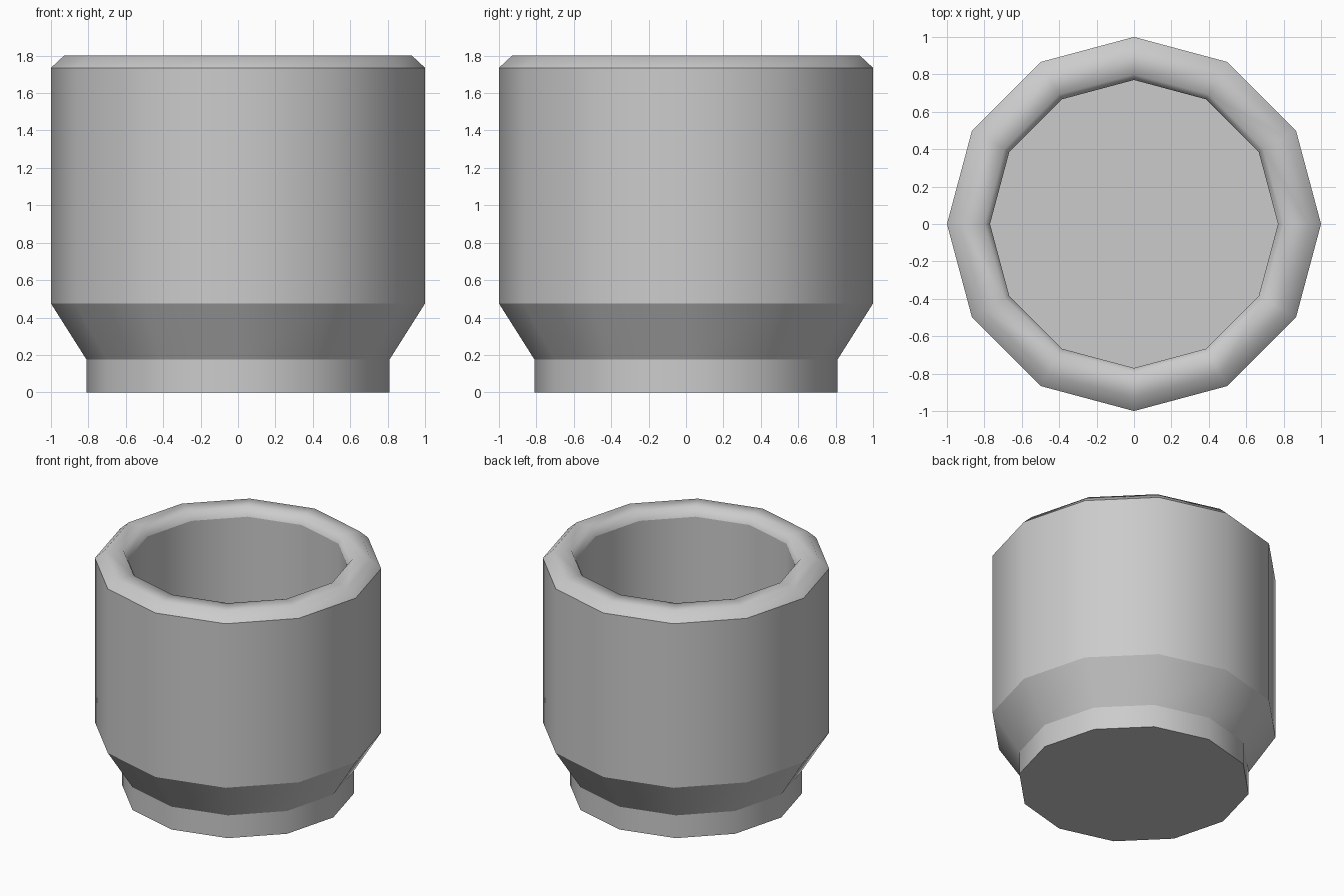
import bpy, bmesh
from math import cos, sin, tau

if "Cube" in bpy.data.objects:
    bpy.data.objects.remove(bpy.data.objects["Cube"])

SIDES = 12
# Profile from the underside, up the outside, over the rim, down the inside:
# radius, height, whether the ring is a hard edge
PROFILE = [
    (0.81, 0.00, True), (0.81, 0.175, True), (1.00, 0.475, True),
    (1.00, 1.735, True), (0.93, 1.80, False), (0.80, 1.80, False),
    (0.77, 1.735, True), (0.77, 0.15, True),
]

# Twelve-sided cup turned from the profile
bm = bmesh.new()
rings = [[bm.verts.new((r * cos(tau * i / SIDES), r * sin(tau * i / SIDES), z))
          for i in range(SIDES)] for r, z, _ in PROFILE]
for low, high in zip(rings, rings[1:]):
    for i in range(SIDES):
        j = (i + 1) % SIDES
        bm.faces.new((low[i], low[j], high[j], high[i]))

# Underside and inner floor
bm.faces.new(rings[0][::-1])
bm.faces.new(rings[-1])

# Smooth around the sides, crisp at the hard rings
for face in bm.faces:
    face.smooth = True
for ring, (_, _, hard) in zip(rings, PROFILE):
    for i in range(SIDES):
        bm.edges.get((ring[i], ring[(i + 1) % SIDES])).smooth = not hard
bm.normal_update()

mesh = bpy.data.meshes.new("cup")
bm.to_mesh(mesh)
bm.free()
cup = bpy.data.objects.new("cup", mesh)
bpy.context.collection.objects.link(cup)
